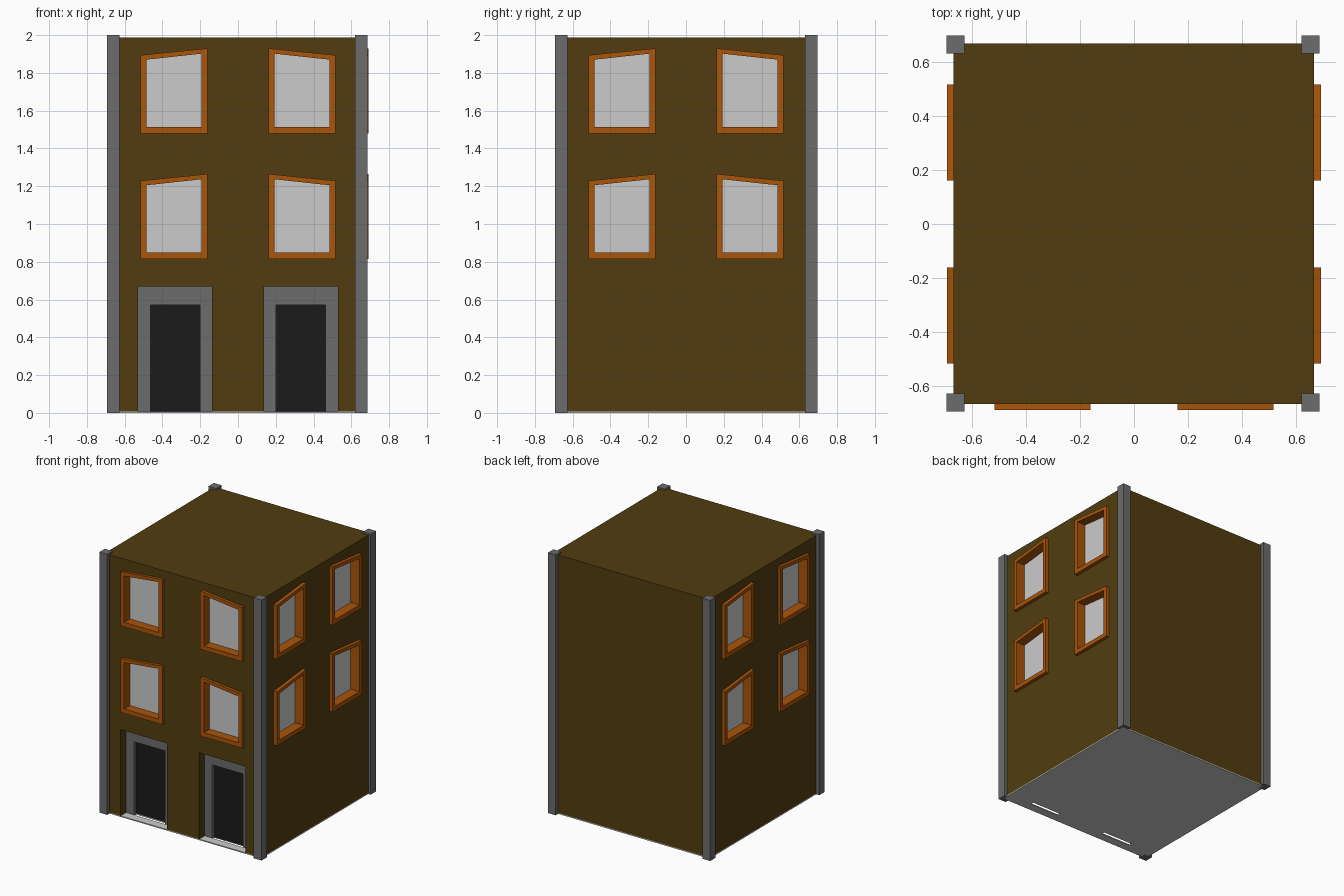
import bpy, bmesh, math
from mathutils import Matrix, Vector

if "Cube" in bpy.data.objects:
    bpy.data.objects.remove(bpy.data.objects["Cube"])


def material(name, rgb):
    m = bpy.data.materials.new(name)
    m.diffuse_color = (*rgb, 1)
    m.use_nodes = True
    m.node_tree.nodes["Principled BSDF"].inputs["Base Color"].default_value = m.diffuse_color
    return m


BROWN = material("brown_wall", (0.085, 0.046, 0.005))
ORANGE = material("orange_wood", (0.40, 0.09, 0.003))
STONE = material("dark_stone", (0.15, 0.15, 0.15))
BLACK = material("black_door", (0.011, 0.011, 0.011))


def finish(bm, name, mat=None):
    bmesh.ops.recalc_face_normals(bm, faces=bm.faces)
    me = bpy.data.meshes.new(name)
    bm.to_mesh(me)
    bm.free()
    ob = bpy.data.objects.new(name, me)
    bpy.context.collection.objects.link(ob)
    if mat:
        me.materials.append(mat)
    return ob


def add_box(bm, lo, hi):
    lo, hi = Vector(lo), Vector(hi)
    mtx = Matrix.Translation((lo + hi) / 2) @ Matrix.Diagonal((*(hi - lo), 1))
    bmesh.ops.create_cube(bm, size=1, matrix=mtx)


def box(name, lo, hi, mat=None):
    bm = bmesh.new()
    add_box(bm, lo, hi)
    return finish(bm, name, mat)


def add_prism(bm, pts, y0, y1, mtx):
    """Extrude an x-z outline between two depths."""
    a, b = [[bm.verts.new(mtx @ Vector((x, y, z))) for x, z in pts] for y in (y0, y1)]
    n = len(pts)
    bm.faces.new(a)
    bm.faces.new(b[::-1])
    for i in range(n):
        j = (i + 1) % n
        bm.faces.new((a[i], b[i], b[j], a[j]))


def add_ring(bm, outer, inner, y0, y1, mtx):
    """Extrude the band between two outlines."""
    loops = [[bm.verts.new(mtx @ Vector((x, y, z))) for x, z in pts]
             for pts, y in ((outer, y0), (inner, y0), (inner, y1), (outer, y1))]
    n = len(outer)
    for k in range(4):
        a, b = loops[k], loops[(k + 1) % 4]
        for i in range(n):
            j = (i + 1) % n
            bm.faces.new((a[i], a[j], b[j], b[i]))


def carve(ob, bm):
    cutter = finish(bm, "cutter")
    cutter.hide_render = True
    mod = ob.modifiers.new("carve", 'BOOLEAN')
    mod.operation, mod.object, mod.solver = 'DIFFERENCE', cutter, 'EXACT'
    bpy.context.view_layer.objects.active = ob
    bpy.ops.object.modifier_apply(modifier=mod.name)
    bpy.data.objects.remove(cutter)


# Walls and base slab
walls = box("walls", (-0.667, -0.666, 0.008), (0.665, 0.668, 1.988), BROWN)
slab = box("base_slab", (-0.667, -0.666, 0), (0.665, 0.668, 0.008))

# Windows: sloped-top frames on the front and both sides
cuts, frames, panes = bmesh.new(), bmesh.new(), bmesh.new()
for angle in (0, 90, -90):
    rot = Matrix.Rotation(math.radians(angle), 4, 'Z')
    front = -0.688 if angle == 0 else -0.691
    for s in (-1, 1):
        for z in (0.815, 1.48):
            outer = [(s * x, z + h) for x, h in ((0.161, 0), (0.516, 0), (0.516, 0.414), (0.161, 0.45))]
            inner = [(s * x, z + h) for x, h in ((0.192, 0.034), (0.485, 0.034), (0.485, 0.39), (0.192, 0.422))]
            add_prism(cuts, outer, -0.75, -0.60, rot)
            add_ring(frames, outer, inner, front, -0.60, rot)
            add_prism(panes, inner, -0.618, -0.602, rot)
finish(frames, "window_frames", ORANGE)
finish(panes, "window_panes")

# Doors: recessed stone surround with a black panel behind it
slots, surrounds, doors = bmesh.new(), bmesh.new(), bmesh.new()
for s in (-1, 1):
    outer = [(s * x, z) for x, z in ((0.137, 0.67), (0.53, 0.67), (0.53, 0.008), (0.464, 0.008),
                                     (0.464, 0.57), (0.201, 0.57), (0.201, 0.008), (0.137, 0.008))]
    add_prism(surrounds, outer, -0.60, -0.56, Matrix())
    xs = sorted((s * 0.137, s * 0.53))
    add_box(cuts, (xs[0], -0.75, -0.05), (xs[1], -0.56, 0.67))
    xs = sorted((s * 0.201, s * 0.464))
    add_box(doors, (xs[0], -0.573, 0.004), (xs[1], -0.561, 0.57))
    add_box(slots, (xs[0], -0.60, -0.05), (xs[1], -0.573, 0.05))
finish(surrounds, "door_surrounds", STONE)
finish(doors, "door_panels", BLACK)
carve(walls, cuts)
carve(slab, slots)

# Corner pillars
for x in (-0.660, 0.652):
    for y in (-0.660, 0.664):
        box("corner_pillar", (x - 0.033, y - 0.033, 0), (x + 0.033, y + 0.033, 2), STONE)
